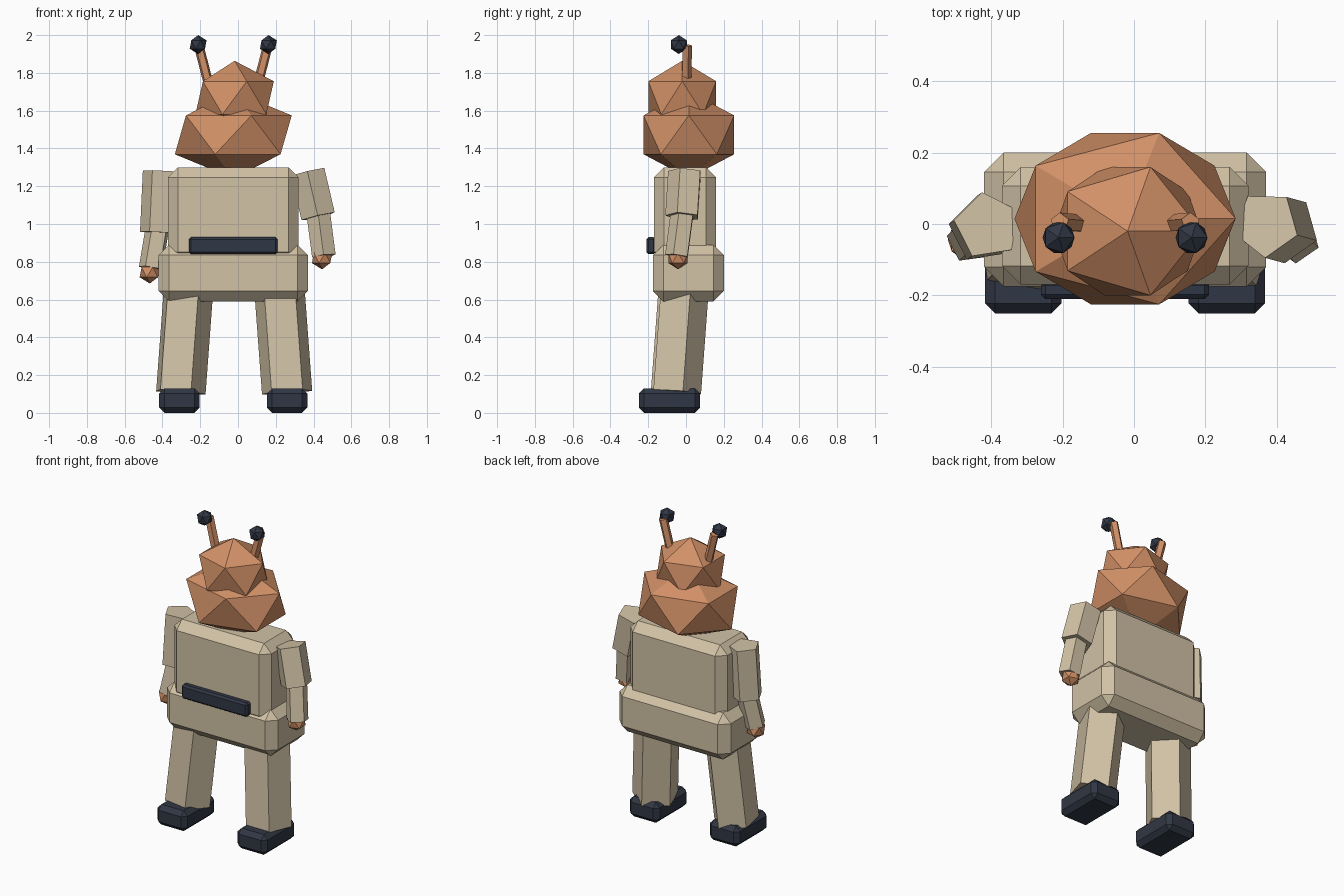
import bpy
import bmesh
from math import cos, sin, radians
from mathutils import Vector, Matrix

default_cube = bpy.data.objects.get("Cube")
if default_cube:
    bpy.data.objects.remove(default_cube, do_unlink=True)


def make_material(name, red, green, blue):
    material = bpy.data.materials.new(name)
    material.use_nodes = True
    colour = (red, green, blue, 1)
    material.diffuse_color = colour
    shader = next(n for n in material.node_tree.nodes if n.type == "BSDF_PRINCIPLED")
    shader.inputs["Base Color"].default_value = colour
    shader.inputs["Roughness"].default_value = 0.9
    return material


beige = make_material("beige_cloth", 0.64, 0.54, 0.38)
orange = make_material("orange_skin", 0.64, 0.28, 0.135)
navy = make_material("dark_navy", 0.03, 0.038, 0.058)


def add_object(name, bm, material):
    bmesh.ops.recalc_face_normals(bm, faces=bm.faces)
    mesh = bpy.data.meshes.new(name)
    bm.to_mesh(mesh)
    bm.free()
    mesh.materials.append(material)
    obj = bpy.data.objects.new(name, mesh)
    bpy.context.collection.objects.link(obj)
    return obj


def box(name, low, high, bevel, material):
    """Chamfered box between two corners."""
    low, high = Vector(low), Vector(high)
    bm = bmesh.new()
    placing = Matrix.Translation((low + high) / 2) @ Matrix.Diagonal((*(high - low), 1))
    bmesh.ops.create_cube(bm, size=1, matrix=placing)
    bmesh.ops.bevel(bm, geom=bm.edges[:], offset=bevel, segments=1, affect="EDGES")
    return add_object(name, bm, material)


def limb(name, bottom, top, radius, turn, material, sides=5):
    """Prism from bottom to top, turned about its own axis."""
    bottom, top = Vector(bottom), Vector(top)
    axis = (top - bottom).normalized()
    side = Vector((1, 0, 0))
    side = (side - axis * side.dot(axis)).normalized()
    back = axis.cross(side)
    bm = bmesh.new()
    rings = []
    for end in (bottom, top):
        angles = [radians(turn + 360 * i / sides) for i in range(sides)]
        rings.append([bm.verts.new(end + radius * (cos(a) * side + sin(a) * back))
                      for a in angles])
        bm.faces.new(rings[-1])
    for i in range(sides):
        j = (i + 1) % sides
        bm.faces.new((rings[0][i], rings[0][j], rings[1][j], rings[1][i]))
    return add_object(name, bm, material)


def ball(name, centre, radii, material):
    """Twenty-sided ball, stretched per axis."""
    bm = bmesh.new()
    placing = Matrix.Translation(centre) @ Matrix.Diagonal((*radii, 1))
    bmesh.ops.create_icosphere(bm, subdivisions=1, radius=1, matrix=placing)
    return add_object(name, bm, material)


# Trunk
MID = -0.025
box("chest", (MID - 0.345, -0.17, 0.8), (MID + 0.345, 0.16, 1.3), 0.053, beige)
box("hips", (MID - 0.395, -0.175, 0.59), (MID + 0.395, 0.2, 0.89), 0.055, beige)
box("belt", (MID - 0.235, -0.21, 0.84), (MID + 0.235, -0.16, 0.93), 0.012, navy)

# Legs, boots and antennae
for label, s, leg_turn in (("left", 1, 18), ("right", -1, 8)):
    limb(label + "_leg", (MID + s * 0.285, -0.06, 0.11), (MID + s * 0.245, -0.02, 0.65),
         0.14, leg_turn, beige)
    x = MID + s * 0.285
    box(label + "_boot", (x - 0.107, -0.25, 0), (x + 0.107, 0.075, 0.13), 0.028, navy)
    limb(label + "_antenna", (MID + s * 0.125, 0, 1.72), (MID + s * 0.183, 0.005, 1.945),
         0.027, 18, orange)
    ball(label + "_antenna_tip", (MID + s * 0.186, -0.038, 1.95), (0.05,) * 3, navy)

# Arms: shoulder, elbow, wrist, hand
arms = {
    "left": ((0.37, 0, 1.275), (0.425, -0.015, 1.04), (0.455, -0.045, 0.83),
             (0.445, -0.042, 0.82), -20),
    "right": ((-0.41, -0.005, 1.28), (-0.425, -0.015, 0.955), (-0.46, -0.045, 0.765),
              (-0.467, -0.045, 0.745), 27),
}
for label, (shoulder, elbow, wrist, hand, turn) in arms.items():
    limb(label + "_upper_arm", elbow, shoulder, 0.095, turn, beige)
    elbow_inside = Vector(elbow) + Vector((0, 0, 0.02))
    limb(label + "_forearm", wrist, elbow_inside, 0.066, turn, beige)
    ball(label + "_hand", hand, (0.06,) * 3, orange)

# Head in two stacked lumps
ball("lower_head", (MID, 0.015, 1.472), (0.346, 0.282, 0.23), orange)
ball("upper_head", (MID + 0.007, -0.02, 1.668), (0.232, 0.211, 0.196), orange)
